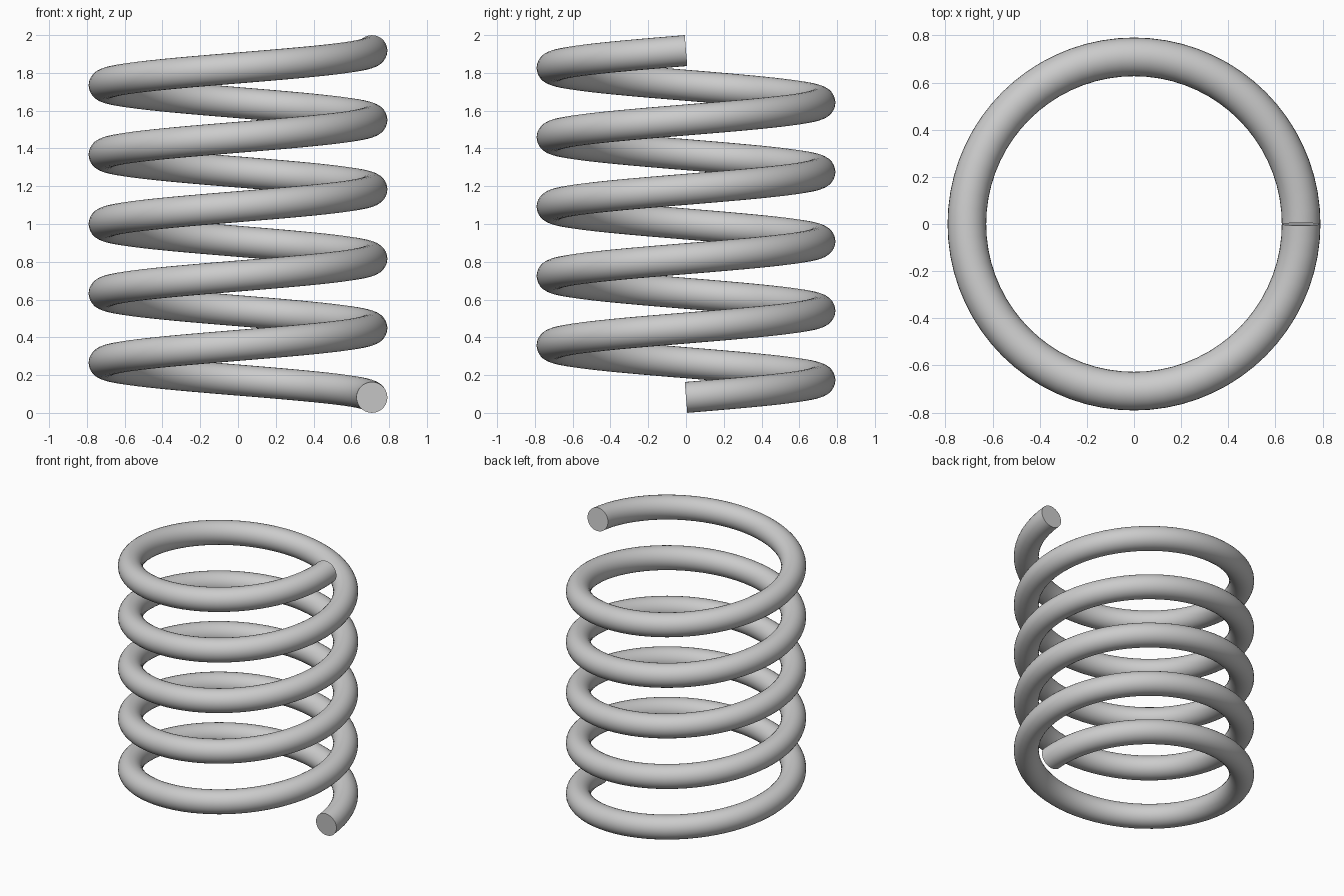
import bpy, bmesh
from math import sin, cos, pi
from mathutils import Vector

if "Cube" in bpy.data.objects:
    bpy.data.objects.remove(bpy.data.objects["Cube"])

COIL_R, WIRE_R = 0.709, 0.082
TURNS, STEPS, SIDES = 5, 72, 28
Z0 = 0.082
PITCH = (2.0 - 2 * Z0) / TURNS

bm = bmesh.new()
rings = []

# Sweep a round section along a right-handed helix
for i in range(TURNS * STEPS + 1):
    a = 2 * pi * i / STEPS
    out = Vector((cos(a), sin(a), 0))
    tangent = Vector((-sin(a) * COIL_R, cos(a) * COIL_R, PITCH / (2 * pi))).normalized()
    up = out.cross(tangent)
    centre = out * COIL_R + Vector((0, 0, Z0 + PITCH * i / STEPS))
    rings.append([bm.verts.new(centre + WIRE_R * (out * cos(t) + up * sin(t)))
                  for t in (2 * pi * j / SIDES for j in range(SIDES))])

for lower, upper in zip(rings, rings[1:]):
    for j in range(SIDES):
        k = (j + 1) % SIDES
        bm.faces.new((lower[j], lower[k], upper[k], upper[j]))

# Flat cut ends
bm.faces.new(rings[0][::-1])
bm.faces.new(rings[-1])
bmesh.ops.recalc_face_normals(bm, faces=bm.faces[:])

mesh = bpy.data.meshes.new("coil_spring")
bm.to_mesh(mesh)
bm.free()
spring = bpy.data.objects.new("coil_spring", mesh)
bpy.context.collection.objects.link(spring)

# Smooth wire, sharp end rims
bpy.context.view_layer.objects.active = spring
spring.select_set(True)
bpy.ops.object.shade_smooth_by_angle(angle=pi / 5)
